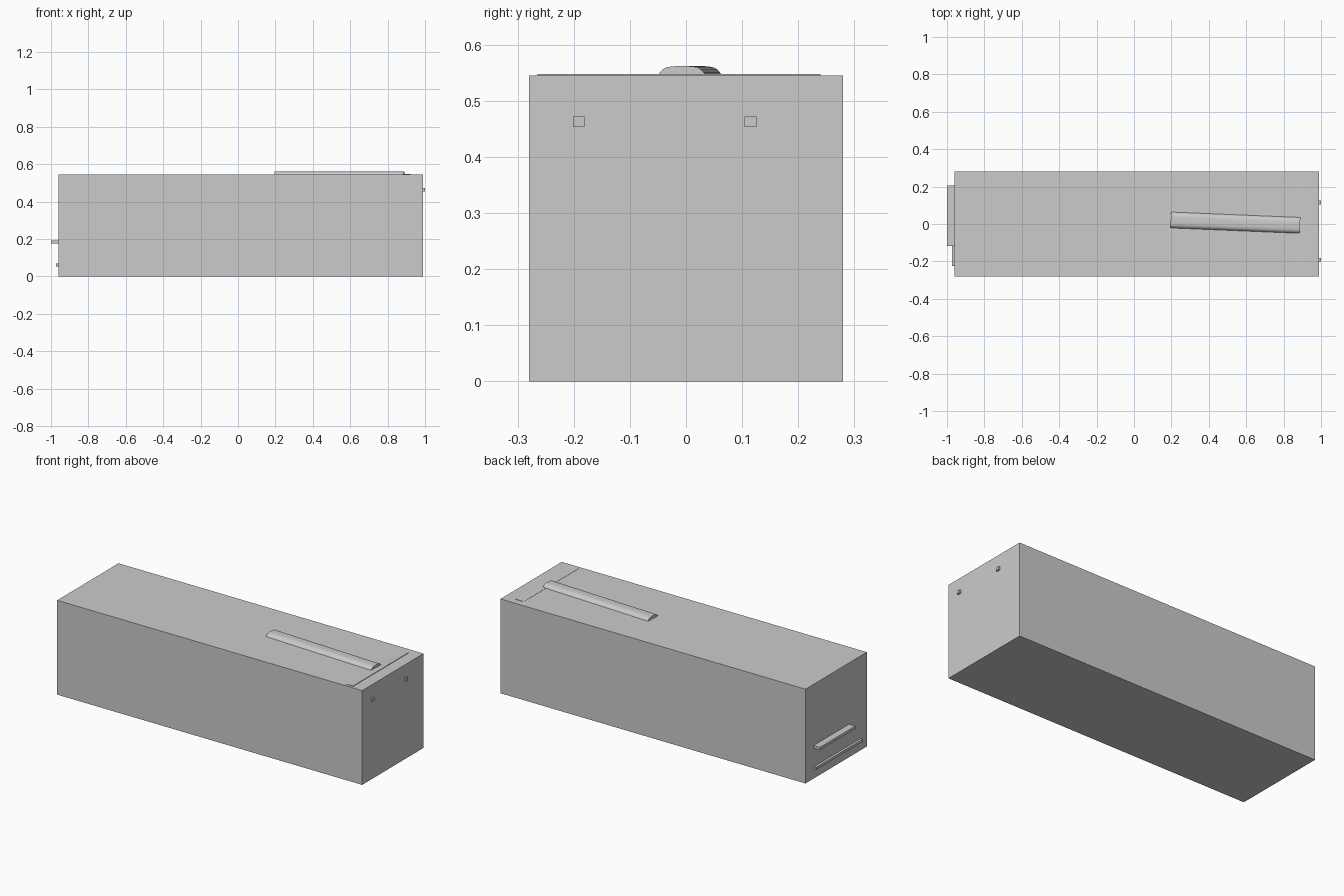
import bpy, bmesh, math
from mathutils import Matrix

if "Cube" in bpy.data.objects:
    bpy.data.objects.remove(bpy.data.objects["Cube"])


def finish(name, bm):
    bmesh.ops.recalc_face_normals(bm, faces=bm.faces)
    mesh = bpy.data.meshes.new(name)
    bm.to_mesh(mesh)
    bm.free()
    ob = bpy.data.objects.new(name, mesh)
    bpy.context.collection.objects.link(ob)
    return ob


def box(name, x, y, z):
    bm = bmesh.new()
    size = [b - a for a, b in (x, y, z)]
    mid = [(a + b) / 2 for a, b in (x, y, z)]
    bmesh.ops.create_cube(bm, size=1, matrix=Matrix.Translation(mid) @ Matrix.Diagonal((*size, 1)))
    return finish(name, bm)


def extrude(name, profile, start, end, axis):
    """Extrude a closed 2D profile along x (profile = y, z) or y (profile = x, z)."""
    bm = bmesh.new()
    place = (lambda a, b: (start, a, b)) if axis == 'x' else (lambda a, b: (a, start, b))
    face = bm.faces.new([bm.verts.new(place(*p)) for p in profile])
    new = bmesh.ops.extrude_face_region(bm, geom=[face])['geom']
    d = end - start
    bmesh.ops.translate(bm, verts=[g for g in new if isinstance(g, bmesh.types.BMVert)],
                        vec=(d, 0, 0) if axis == 'x' else (0, d, 0))
    return finish(name, bm)


TOP = 0.545

# Main body
box("body", (-0.96, 0.99), (-0.28, 0.28), (0, TOP))

# Handle bar on top, slightly skewed, with softly sloped sides
half = [(0.0425, 0), (0.039, 0.006), (0.034, 0.011), (0.028, 0.0145), (0.019, 0.0162), (0.008, 0.017)]
handle = extrude("top_handle", half + [(-y, z) for y, z in reversed(half)], -0.346, 0.346, 'x')
handle.location = (0.542, 0.007, TOP)
handle.rotation_euler.z = math.radians(-2.4)
bpy.context.view_layer.objects.active = handle
handle.select_set(True)
bpy.ops.object.shade_smooth_by_angle(angle=math.radians(40))

# Thin wedge strip across the top near the right end
extrude("top_strip", [(0.87, TOP - 0.002), (0.922, TOP - 0.002), (0.922, TOP + 0.003), (0.87, TOP + 0.001)],
        -0.265, 0.24, 'y')

# Small square pegs on the right end
for i, y in enumerate((-0.191, 0.115)):
    box(f"end_peg_{i + 1}", (0.985, 1.0), (y - 0.0105, y + 0.0105), (0.453, 0.472))

# Ledges on the left end
box("upper_ledge", (-1.0, -0.955), (-0.118, 0.206), (0.175, 0.191))
box("lower_ledge", (-0.974, -0.955), (-0.225, 0.2), (0.053, 0.068))
